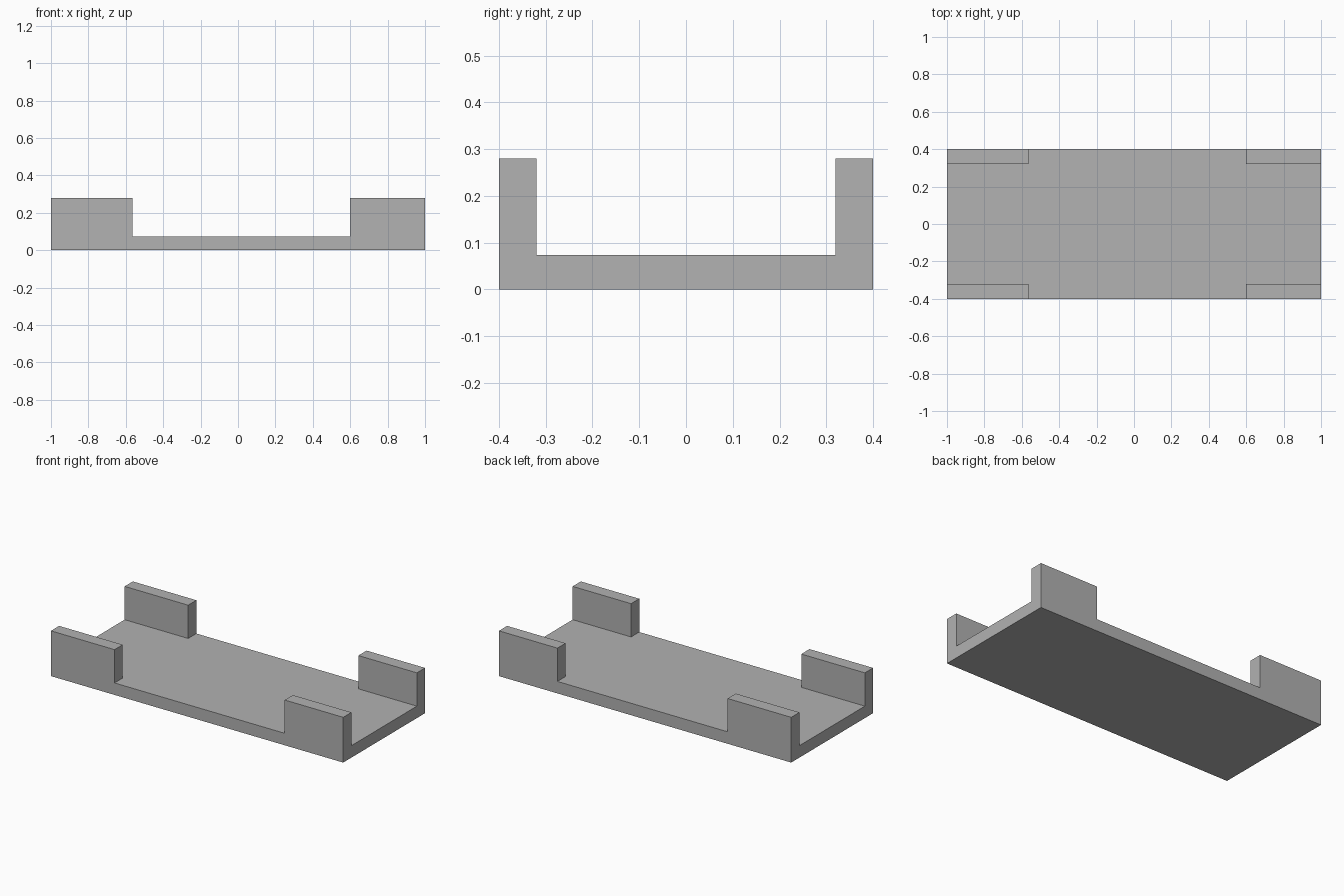
import bpy
import bmesh

default = bpy.data.objects.get("Cube")
if default:
    bpy.data.objects.remove(default, do_unlink=True)

# Plate edges and wall limits
XS = (-1.0, -0.565, 0.6, 1.0)
YS = (-0.4, -0.32, 0.32, 0.4)
FLOOR, TOP = 0.074, 0.28

grey = bpy.data.materials.new("plain grey")
grey.use_nodes = True
colour = (0.445, 0.445, 0.445, 1.0)
grey.diffuse_color = colour
grey.node_tree.nodes["Principled BSDF"].inputs["Base Color"].default_value = colour


def extrude(bm, faces, dz):
    """Extrude faces as one region along z and drop the originals."""
    result = bmesh.ops.extrude_face_region(bm, geom=faces)
    verts = [g for g in result["geom"] if isinstance(g, bmesh.types.BMVert)]
    bmesh.ops.translate(bm, verts=verts, vec=(0, 0, dz))
    return [g for g in result["geom"] if isinstance(g, bmesh.types.BMFace)]


# Base plate, divided where the walls stand
bm = bmesh.new()
grid = [[bm.verts.new((x, y, 0)) for y in YS] for x in XS]
cells = [bm.faces.new((grid[i][j], grid[i + 1][j], grid[i + 1][j + 1], grid[i][j + 1]))
         for i in range(3) for j in range(3)]
floor = extrude(bm, cells, FLOOR)

# Four corner walls raised from the plate
for face in floor:
    centre = face.calc_center_median()
    if abs(centre.y) > 0.3 and abs(centre.x) > 0.5:
        extrude(bm, [face], TOP - FLOOR)
        if face.is_valid:
            bmesh.ops.delete(bm, geom=[face], context="FACES_ONLY")

# Merge flat regions into clean faces
bmesh.ops.recalc_face_normals(bm, faces=bm.faces)
bmesh.ops.dissolve_limit(bm, angle_limit=0.01, verts=bm.verts, edges=bm.edges)

mesh = bpy.data.meshes.new("tray_with_corner_walls")
bm.to_mesh(mesh)
bm.free()
mesh.materials.append(grey)
tray = bpy.data.objects.new("tray_with_corner_walls", mesh)
bpy.context.collection.objects.link(tray)
